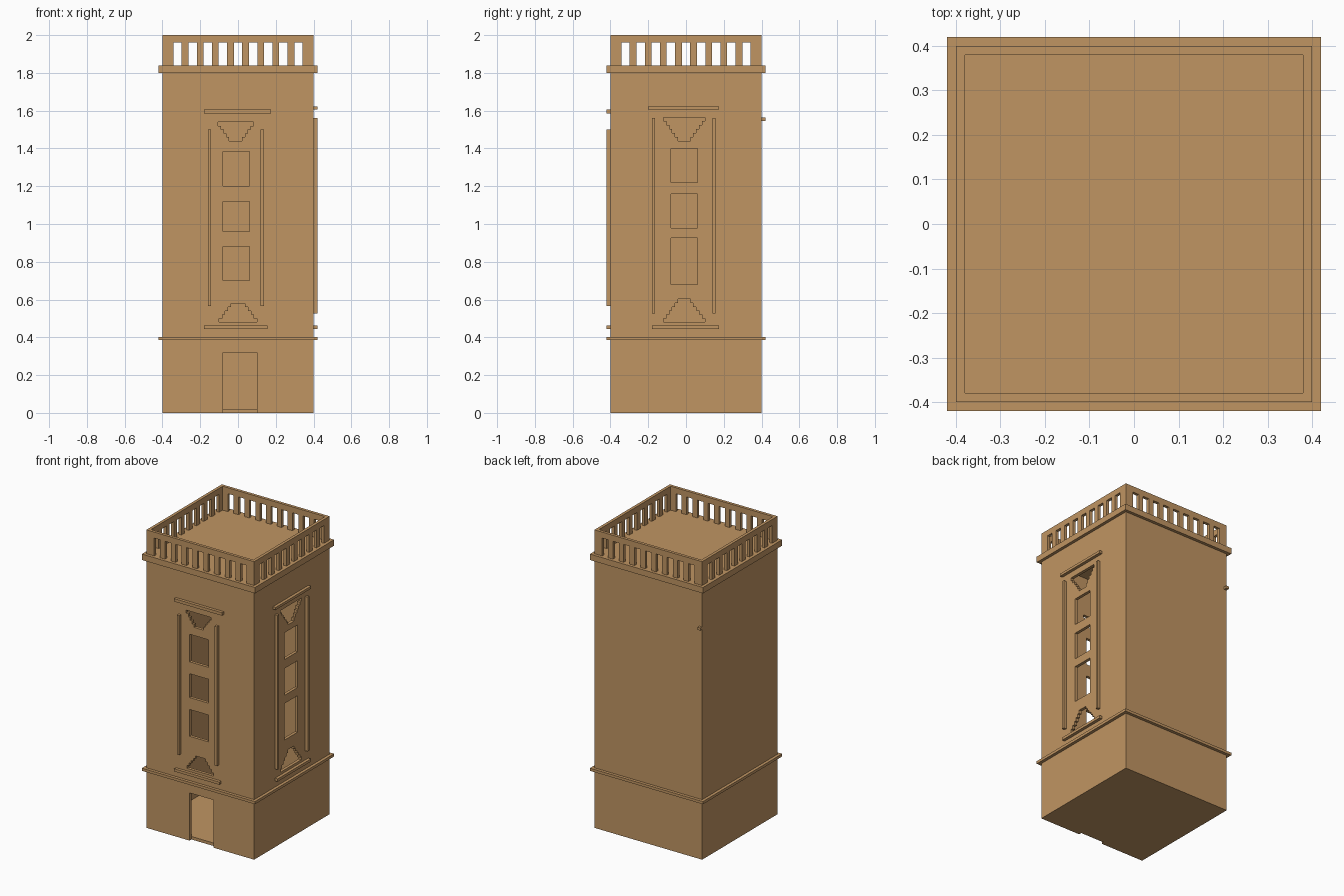
import bpy, bmesh

if "Cube" in bpy.data.objects:
    bpy.data.objects.remove(bpy.data.objects["Cube"], do_unlink=True)

clay = bpy.data.materials.new("clay")
COLOUR = (0.53, 0.30, 0.123, 1)
clay.diffuse_color = COLOUR
clay.use_nodes = True
bsdf = clay.node_tree.nodes["Principled BSDF"]
bsdf.inputs["Base Color"].default_value = COLOUR
bsdf.inputs["Roughness"].default_value = 0.9

HALF, INNER, LEDGE = 0.40, 0.38, 0.42   # wall outside, wall inside, ledge outside


def prism(bm, outline, place, d0, d1):
    """Extrude a 2D outline between two depths; place maps (u, z, depth) to xyz."""
    a = [bm.verts.new(place(u, z, d0)) for u, z in outline]
    b = [bm.verts.new(place(u, z, d1)) for u, z in outline]
    bm.faces.new(a)
    bm.faces.new(b[::-1])
    n = len(a)
    for i in range(n):
        j = (i + 1) % n
        bm.faces.new((a[j], a[i], b[i], b[j]))


def rect(u0, u1, z0, z1):
    return [(u0, z0), (u1, z0), (u1, z1), (u0, z1)]


# Each side of the tower: u runs along the wall, depth points outwards
def front(u, z, d): return (u, -d, z)
def back(u, z, d): return (u, d, z)
def right_hand(u, z, d): return (d, u, z)
def left_hand(u, z, d): return (-d, u, z)


def finish(name, bm):
    bmesh.ops.recalc_face_normals(bm, faces=bm.faces)
    me = bpy.data.meshes.new(name)
    bm.to_mesh(me)
    bm.free()
    me.materials.append(clay)
    ob = bpy.data.objects.new(name, me)
    bpy.context.collection.objects.link(ob)
    return ob


def panels(name, place, outlines, d0, d1):
    bm = bmesh.new()
    for o in outlines:
        prism(bm, o, place, d0, d1)
    return finish(name, bm)


def ring(name, inner, outer, z0, z1):
    """Square tube around the tower axis."""
    bm = bmesh.new()
    signs = ((-1, -1), (1, -1), (1, 1), (-1, 1))
    loops = [[bm.verts.new((sx * r, sy * r, z)) for sx, sy in signs]
             for r, z in ((inner, z0), (outer, z0), (outer, z1), (inner, z1))]
    for k in range(4):
        p, q = loops[k], loops[(k + 1) % 4]
        for i in range(4):
            j = (i + 1) % 4
            bm.faces.new((p[i], p[j], q[j], q[i]))
    return finish(name, bm)


def stepped(centre, z_base, height, halves):
    """Stepped gable outline; a negative height points it downwards."""
    dz = height / len(halves)
    side = []
    for i, h in enumerate(halves):
        side += [(h, z_base + i * dz), (h, z_base + (i + 1) * dz)]
    return ([(centre + h, z) for h, z in side]
            + [(centre - h, z) for h, z in reversed(side)])


# Hollow shaft with floor and roof
walls = ring("tower_walls", INNER, HALF, 0, 1.84)
panels("floor", front, [rect(-INNER, INNER, 0, 0.02)], -INNER, INNER)
panels("roof", front, [rect(-INNER, INNER, 1.80, 1.84)], -INNER, INNER)

# Openings: door, windows and stepped vents
steps5 = (0.10, 0.083, 0.068, 0.052, 0.037)
steps6 = (0.11, 0.094, 0.078, 0.063, 0.048, 0.033)
front_holes = [rect(-0.08, 0.10, -0.05, 0.32)]
front_holes += [rect(-0.08, 0.06, a, b) for a, b in
                ((0.70, 0.88), (0.96, 1.12), (1.20, 1.385))]
front_holes += [stepped(0, 0.48, 0.10, steps5),
                stepped(-0.012, 1.54, -0.10, [h * 0.93 for h in steps5])]
side_holes = [rect(-0.08, 0.06, a, b) for a, b in
              ((0.68, 0.925), (0.98, 1.16), (1.22, 1.40))]
side_holes += [stepped(-0.01, 0.48, 0.122, steps6),
               stepped(-0.01, 1.565, -0.125, steps6)]

for place, holes in ((front, front_holes), (right_hand, side_holes)):
    cutter = panels("opening_cutter", place, holes, 0.35, 0.45)
    cutter.hide_render = True
    mod = walls.modifiers.new("openings", "BOOLEAN")
    mod.operation = "DIFFERENCE"
    mod.solver = "EXACT"
    mod.object = cutter
    bpy.context.view_layer.objects.active = walls
    bpy.ops.object.modifier_apply(modifier=mod.name)
    bpy.data.objects.remove(cutter, do_unlink=True)

# Raised bars framing the windows
panels("front_window_trim", front, [
    rect(-0.18, 0.175, 1.585, 1.605), rect(-0.18, 0.155, 0.445, 0.463),
    rect(-0.16, -0.143, 0.565, 1.50), rect(0.12, 0.138, 0.565, 1.50)], HALF, LEDGE)
panels("side_window_trim", right_hand, [
    rect(-0.20, 0.175, 1.605, 1.622), rect(-0.18, 0.175, 0.445, 0.463),
    rect(-0.18, -0.163, 0.525, 1.56), rect(0.14, 0.157, 0.525, 1.56)], HALF, LEDGE)

# Small peg on the back corner
panels("back_peg", back, [rect(-0.40, -0.38, 1.545, 1.563)], HALF, LEDGE)

# Ledges
ring("lower_ledge", HALF, LEDGE, 0.385, 0.403)
ring("cornice", HALF, LEDGE, 1.80, 1.84)

# Parapet: top rail, balusters and corner posts
ring("parapet_rail", INNER, HALF, 1.96, 2.0)
balusters = [rect(c - 0.0178, c + 0.0178, 1.84, 1.96)
             for c in (-0.28 + 0.08 * i for i in range(8))]
for name, place in (("front", front), ("back", back),
                    ("left", right_hand), ("right", left_hand)):
    end = HALF if place in (front, back) else INNER
    corners = [rect(-end, -0.342, 1.84, 1.96), rect(0.342, end, 1.84, 1.96)]
    panels(name + "_balusters", place, balusters + corners, INNER, HALF)
